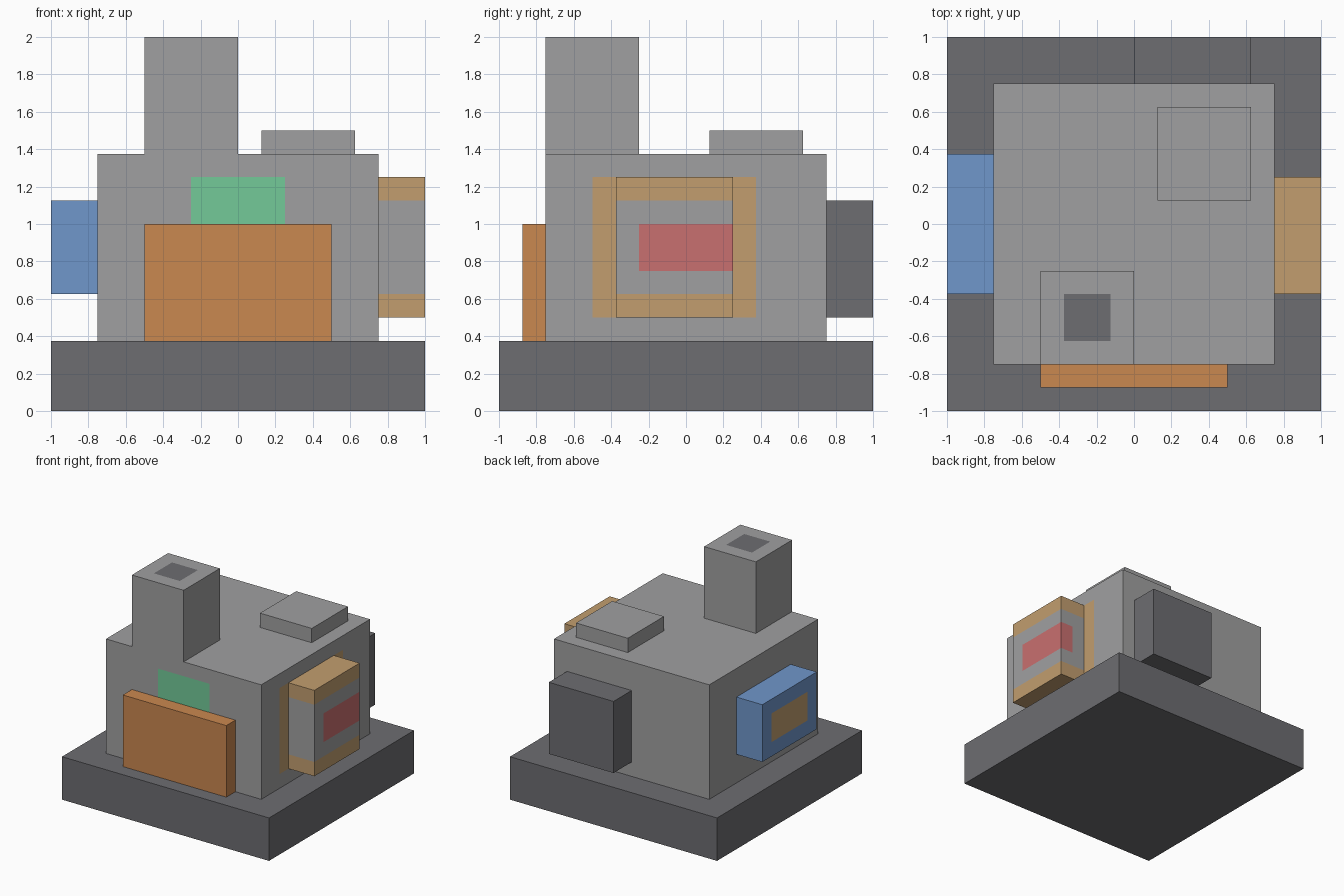
import bpy
import bmesh
from mathutils import Vector

cube = bpy.data.objects.get("Cube")
if cube:
    bpy.data.objects.remove(cube, do_unlink=True)


def linear(c):
    return c / 12.92 if c <= 0.04045 else ((c + 0.055) / 1.055) ** 2.4


def material(name, hexcode):
    rgb = [linear(b / 255) for b in bytes.fromhex(hexcode)]
    mat = bpy.data.materials.new(name)
    mat.use_nodes = True
    mat.diffuse_color = (*rgb, 1)
    mat.node_tree.nodes["Principled BSDF"].inputs["Base Color"].default_value = (*rgb, 1)
    return mat


GREY = material("light grey", "A0A0A1")
DARK = material("dark grey", "6D6D71")
ORANGE = material("orange", "CA8850")
TAN = material("tan", "C29E6F")
BLUE = material("blue", "7097CB")
GREEN = material("green", "73CA98")
RED = material("red", "C97070")


def block(name, x, y, z, mat, patches=()):
    """Box from axis ranges; each patch (mat, x, y, z) is cut into its faces."""
    ranges = (x, y, z)
    bm = bmesh.new()
    bmesh.ops.create_cube(bm, size=1)
    for v in bm.verts:
        v.co = [r[0] if c < 0 else r[1] for r, c in zip(ranges, v.co)]
    mesh = bpy.data.meshes.new(name)
    mesh.materials.append(mat)
    for index, (patch_mat, *region) in enumerate(patches, 1):
        mesh.materials.append(patch_mat)
        # Cut along the patch borders that fall inside the box
        for axis in range(3):
            normal = Vector([float(i == axis) for i in range(3)])
            for cut in region[axis]:
                if ranges[axis][0] < cut < ranges[axis][1]:
                    bmesh.ops.bisect_plane(
                        bm, geom=bm.verts[:] + bm.edges[:] + bm.faces[:],
                        plane_co=normal * cut, plane_no=normal)
        # Colour the faces inside the patch region
        for f in bm.faces:
            centre = f.calc_center_median()
            if all(r[0] - 1e-4 < c < r[1] + 1e-4 for r, c in zip(region, centre)):
                f.material_index = index
    bmesh.ops.recalc_face_normals(bm, faces=bm.faces[:])
    bm.to_mesh(mesh)
    bm.free()
    obj = bpy.data.objects.new(name, mesh)
    bpy.context.collection.objects.link(obj)
    return obj


# Ground slab and main body, with the front sign and the side window frame
block("base_slab", (-1, 1), (-1, 1), (0, .375), DARK)
block("main_body", (-.75, .75), (-.75, .75), (.375, 1.375), GREY, [
    (GREEN, (-.25, .25), (-.75, -.75), (1, 1.25)),
    (TAN, (.75, .75), (-.5, .375), (.5, 1.25))])

# Chimney with a dark flue, and the roof hatch
block("chimney", (-.5, 0), (-.75, -.25), (1.375, 2), GREY, [
    (DARK, (-.375, -.125), (-.625, -.375), (2, 2))])
block("roof_hatch", (.125, .625), (.125, .625), (1.375, 1.5), GREY)

# Front panel
block("front_panel", (-.5, .5), (-.875, -.75), (.375, 1), ORANGE)

# Left side unit: tan ends, grey middle, red mark wrapping the back corner
block("left_unit", (.75, 1), (-.375, .25), (.5, 1.25), TAN, [
    (GREY, (.75, 1), (-.375, .25), (.625, 1.125)),
    (RED, (.875, 1), (-.25, .25), (.75, 1))])

# Right side unit with a tan mark
block("right_unit", (-1, -.75), (-.375, .375), (.625, 1.125), BLUE, [
    (TAN, (-1, -1), (-.25, .25), (.75, 1))])

# Rear unit
block("rear_unit", (0, .625), (.75, 1), (.5, 1.125), DARK)
